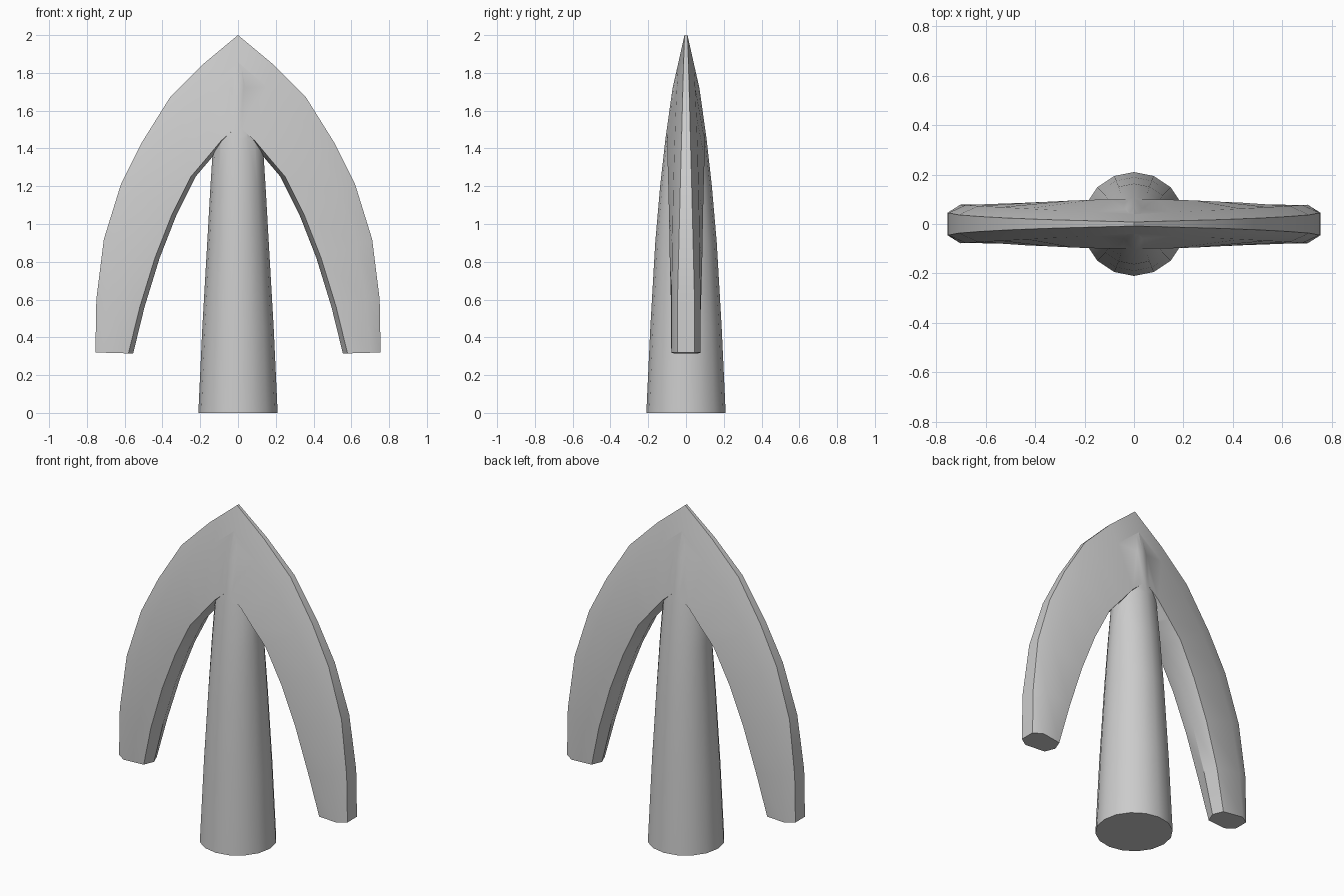
import bpy
import bmesh
import math

default = bpy.data.objects.get("Cube")
if default:
    bpy.data.objects.remove(default, do_unlink=True)

# One plain grey metal
metal = bpy.data.materials.new("grey_metal")
metal.use_nodes = True
GREY = (0.6, 0.6, 0.6, 1)
metal.diffuse_color = GREY
metal.node_tree.nodes["Principled BSDF"].inputs["Base Color"].default_value = GREY


def loft(name, rings):
    """Skin a list of equal-length closed rings and cap both ends."""
    bm = bmesh.new()
    loops = [[bm.verts.new(p) for p in ring] for ring in rings]
    for a, b in zip(loops, loops[1:]):
        n = len(a)
        for i in range(n):
            j = (i + 1) % n
            bm.faces.new((a[i], a[j], b[j], b[i]))
    bm.faces.new(loops[0])
    bm.faces.new(loops[-1])
    bmesh.ops.recalc_face_normals(bm, faces=bm.faces)
    mesh = bpy.data.meshes.new(name)
    bm.to_mesh(mesh)
    bm.free()
    mesh.materials.append(metal)
    obj = bpy.data.objects.new(name, mesh)
    bpy.context.collection.objects.link(obj)
    return obj


def ellipse(z, rx, ry, sides=16):
    angles = [math.tau * i / sides for i in range(sides)]
    return [(rx * math.cos(a), ry * math.sin(a), z) for a in angles]


# Tapered shaft, flattening as it runs up into the point
shaft_profile = [(0, .21, .21), (.45, .189, .189), (.9, .163, .163),
                 (1.2, .146, .137), (1.45, .13, .109), (1.72, .08, .071),
                 (1.97, .008, .014)]
shaft = loft("shaft", [ellipse(*p) for p in shaft_profile])

# Barb stations: outer x, z; inner x, z; half thickness at outer, middle, inner
stations = [
    (0, 2, 0, 1.52, .008, .04, .098),
    (.18, 1.85, .09, 1.44, .013, .048, .099),
    (.36, 1.67, .165, 1.35, .018, .055, .098),
    (.51, 1.43, .25, 1.25, .024, .062, .095),
    (.62, 1.21, .35, 1.05, .03, .068, .09),
    (.71, .92, .44, .82, .037, .073, .086),
    (.75, .6, .52, .56, .045, .077, .079),
    (.755, .32, .58, .315, .045, .078, .062),
]


def section(station, side):
    """Blunt outer edge, swelling flanks and a shallow inner ridge."""
    ox, oz, ix, iz, ho, hm, hi = station
    mx, mz = ox + (ix - ox) * .3, oz + (iz - oz) * .3
    rx = max(ix - .025, 0)
    half = [(ox, ho, oz), (mx, hm, mz), (ix, hi, iz)]
    ring = half + [(rx, 0, iz)] + [(x, -y, z) for x, y, z in reversed(half)]
    return [(side * x, y, z) for x, y, z in ring]


# Swept pair of barbs meeting at the point
rings = [section(s, -1) for s in reversed(stations)]
rings += [section(s, 1) for s in stations[1:]]
head = loft("barbed_head", rings)

# Fuse the shaft into the head
union = head.modifiers.new("fuse", "BOOLEAN")
union.operation = "UNION"
union.solver = "EXACT"
union.object = shaft
bpy.ops.object.select_all(action="DESELECT")
head.select_set(True)
bpy.context.view_layer.objects.active = head
bpy.ops.object.modifier_apply(modifier="fuse")
bpy.data.objects.remove(shaft, do_unlink=True)
bpy.ops.object.shade_smooth_by_angle(angle=math.radians(32))
head.name = "barbed_spear_head"
